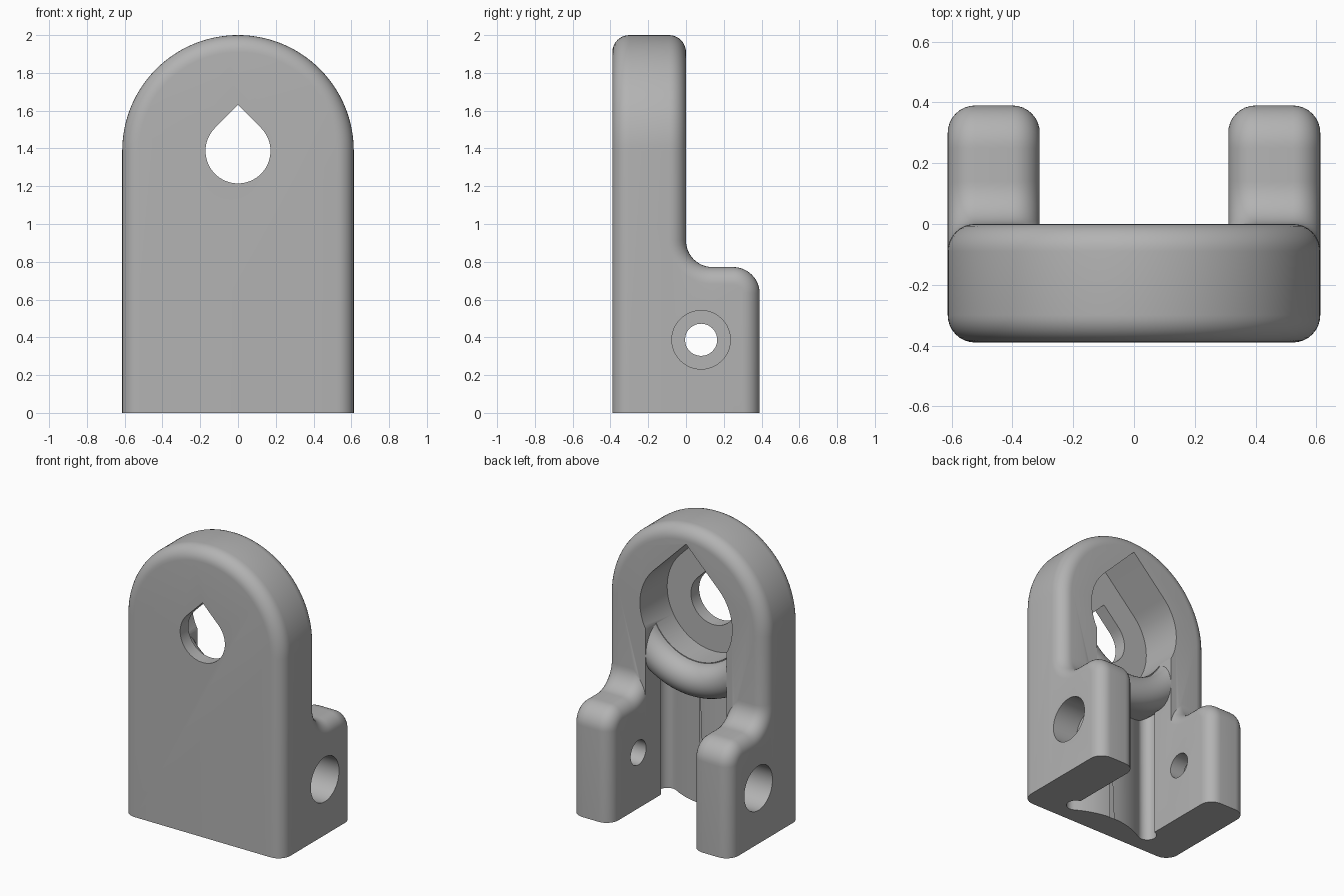
import bpy, bmesh
from math import sin, cos, pi, radians, sqrt

if "Cube" in bpy.data.objects:
    bpy.data.objects.remove(bpy.data.objects["Cube"], do_unlink=True)

W, BACK, ROUND = 0.613, 0.39, 0.09      # half width, half depth, edge radius
SLOT, EYE_Z = 0.31, 1.387               # half slot width, height of the eye

grey = bpy.data.materials.new("satin grey")
grey.use_nodes = True
grey.diffuse_color = (0.45, 0.45, 0.45, 1)
grey.node_tree.nodes["Principled BSDF"].inputs["Base Color"].default_value = grey.diffuse_color


def arc(cx, cy, r, start, end, n=12):
    """Points of an arc, angles in degrees."""
    angles = [radians(start + (end - start) * i / n) for i in range(n + 1)]
    return [(cx + r * cos(a), cy + r * sin(a)) for a in angles]


def loft(name, loops, closed=False):
    """Solid through equal point loops, capped unless closed on itself."""
    bm = bmesh.new()
    rings = [[bm.verts.new(p) for p in loop] for loop in loops]
    pairs = list(zip(rings, rings[1:])) + ([(rings[-1], rings[0])] if closed else [])
    for a, b in pairs:
        for i in range(len(a)):
            j = (i + 1) % len(a)
            bm.faces.new((a[i], a[j], b[j], b[i]))
    if not closed:
        bm.faces.new(rings[0])
        bm.faces.new(rings[-1])
    bmesh.ops.remove_doubles(bm, verts=bm.verts, dist=1e-5)
    bmesh.ops.recalc_face_normals(bm, faces=bm.faces)
    mesh = bpy.data.meshes.new(name)
    bm.to_mesh(mesh)
    bm.free()
    mesh.materials.append(grey)
    obj = bpy.data.objects.new(name, mesh)
    bpy.context.collection.objects.link(obj)
    return obj


def combine(target, tool, operation):
    """Apply a boolean and discard the tool."""
    mod = target.modifiers.new("boolean", 'BOOLEAN')
    mod.operation, mod.object, mod.solver = operation, tool, 'EXACT'
    bpy.context.view_layer.objects.active = target
    bpy.ops.object.modifier_apply(modifier=mod.name)
    bpy.data.objects.remove(tool, do_unlink=True)


def rounded_span(lo, hi):
    """Positions from lo to hi with the inset of a rounded edge at both ends."""
    quarter = [(ROUND * (1 - cos(a)), ROUND * (1 - sin(a)))
               for a in [i * pi / 16 for i in range(9)]]
    return [(lo + t, d) for t, d in quarter] + [(hi - t, d) for t, d in reversed(quarter)]


# Upright plate with an arched top and rounded front and back rims
plate_loops = []
for y, d in rounded_span(-BACK, 0):
    r = W - d
    outline = [(r, 0)] + arc(0, EYE_Z, r, 0, 180, 64) + [(-r, 0)]
    plate_loops.append([(x, y, z) for x, z in outline])
bracket = loft("bracket", plate_loops)

# Arms: side profile swept with rounded edges, blending into the plate
C, TOP = 0.14, 0.772
path = [(BACK, 0, 1, 0)]
path += [(y, z, cos(a), sin(a)) for (y, z), a in zip(
    arc(BACK - C, TOP - C, C, 0, 90), [i * pi / 24 for i in range(13)])]
path += [(y, z, cos(a), sin(a)) for (y, z), a in zip(
    arc(C, TOP + C, C, 270, 180), [pi / 2 - i * pi / 24 for i in range(13)])]
for side in (-1, 1):
    arm_loops = []
    for x, d in rounded_span(SLOT, W):
        edge = [(y - ny * d, z - nz * d) for y, z, ny, nz in path]
        arm_loops.append([(side * x, y, z)
                          for y, z in [(-0.12, 0)] + edge + [(-0.12, TOP + C)]])
    combine(bracket, loft("arm", arm_loops), 'UNION')

# Slot between the arms, with relief grooves and a bowed inner wall
half = [(SLOT, 0.6)] + arc(0.30, -0.225, 0.06, 80, -120, 16)
wall = [(x, -0.2 - 0.077 * (x / 0.27) ** 2) for x in [0.27 * k / 8 for k in range(7, 0, -1)]]
half += wall
plan = half + [(0, -0.2)] + [(-x, y) for x, y in reversed(half)]
slot = loft("slot_cutter", [[(x, y, z) for x, y in plan] for z in (-0.2, 1.25)])

# Round-nosed bridge kept below the eye
nose = [(0, -0.45), (0.59, -0.45)] + arc(0.475, -0.115, 0.115, 0, 180, 16) + [(0, -0.115)]
turns = [2 * pi * i / 96 for i in range(96)]
bridge = loft("bridge_form", [[(r * sin(a), y, EYE_Z + r * cos(a)) for r, y in nose]
                              for a in turns], closed=True)
combine(slot, bridge, 'DIFFERENCE')
combine(bracket, slot, 'DIFFERENCE')


# Teardrop eye: through hole and wider pocket from the back
def teardrop(r, y0, y1):
    shape = arc(0, EYE_Z, r, 135, 405, 54) + [(0, EYE_Z + r * sqrt(2))]
    return loft("eye_cutter", [[(x, y, z) for x, z in shape] for y in (y0, y1)])


combine(bracket, teardrop(0.172, -0.6, 0.2), 'DIFFERENCE')
combine(bracket, teardrop(0.355, -0.3, 0.6), 'DIFFERENCE')


# Cross pin holes, counterbored from outside
def pin(r, x0, x1):
    ring = arc(0.08, 0.387, r, 0, 360, 48)[:-1]
    return loft("pin_cutter", [[(x, y, z) for y, z in ring] for x in (x0, x1)])


combine(bracket, pin(0.085, -0.8, 0.8), 'DIFFERENCE')
for side in (-1, 1):
    combine(bracket, pin(0.155, side * 0.42, side * 0.8), 'DIFFERENCE')

bpy.ops.object.select_all(action='DESELECT')
bracket.select_set(True)
bpy.context.view_layer.objects.active = bracket
bpy.ops.object.shade_smooth_by_angle(angle=radians(30))
